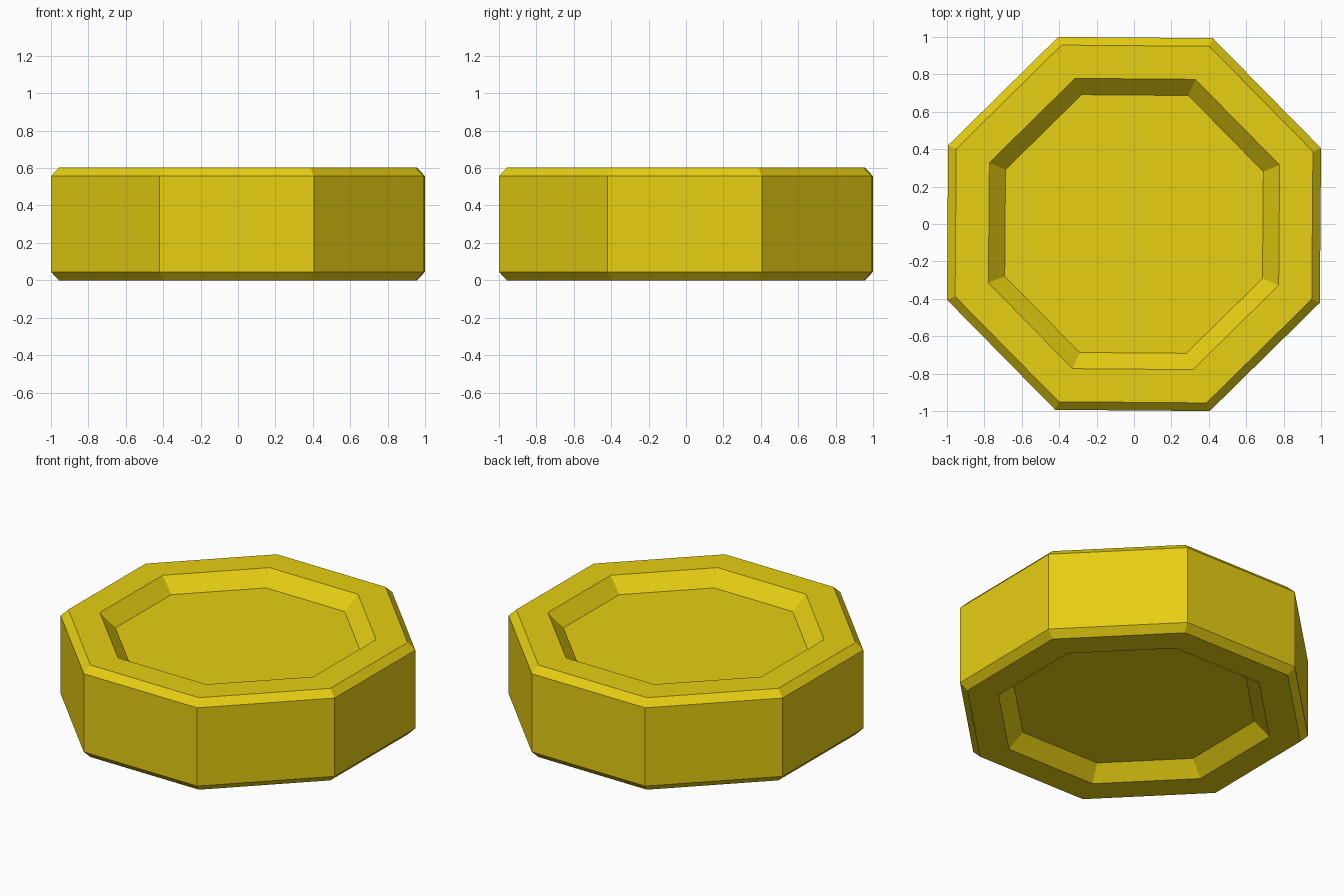
import bpy, bmesh, math

if "Cube" in bpy.data.objects:
    bpy.data.objects.remove(bpy.data.objects["Cube"])

yellow = bpy.data.materials.new("yellow")
yellow.diffuse_color = (0.80, 0.62, 0.006, 1)
yellow.use_nodes = True
yellow.node_tree.nodes["Principled BSDF"].inputs["Base Color"].default_value = yellow.diffuse_color

# Profile (corner radius, height): lower recess, chamfered rim, upper recess
PROFILE = [(0.746, 0.09), (0.84, 0.0), (1.032, 0.0), (1.079, 0.045),
           (1.079, 0.557), (1.032, 0.602), (0.84, 0.602), (0.746, 0.512)]
SIDES = 8
TURN = math.radians(22.05)

bm = bmesh.new()
rings = []
for r, z in PROFILE:
    rings.append([bm.verts.new((r * math.cos(TURN + i * math.tau / SIDES),
                                r * math.sin(TURN + i * math.tau / SIDES), z))
                  for i in range(SIDES)])

# Bands between neighbouring rings
for a, b in zip(rings, rings[1:]):
    for i in range(SIDES):
        j = (i + 1) % SIDES
        bm.faces.new((a[i], a[j], b[j], b[i]))

# Recess floors
bm.faces.new(rings[0][::-1])
bm.faces.new(rings[-1])
bmesh.ops.recalc_face_normals(bm, faces=bm.faces[:])

mesh = bpy.data.meshes.new("octagonal_coin")
bm.to_mesh(mesh)
bm.free()
mesh.materials.append(yellow)
coin = bpy.data.objects.new("octagonal_coin", mesh)
bpy.context.collection.objects.link(coin)
